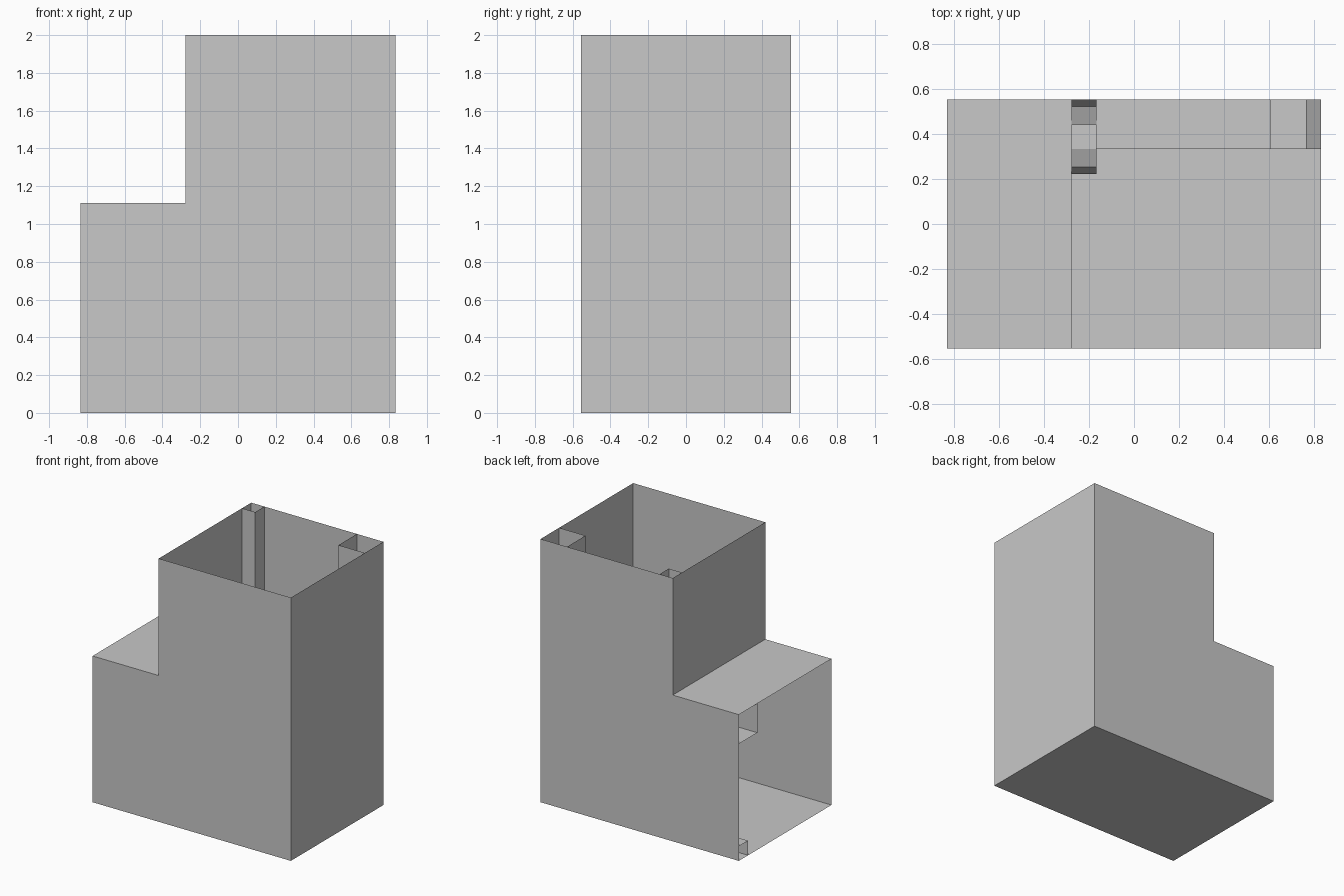
import bpy, bmesh
from math import cos, sin, radians
from mathutils import Vector

old = bpy.data.objects.get("Cube")
if old:
    bpy.data.objects.remove(old, do_unlink=True)

UNIT = 1 / 9                      # the model is laid out on a whole-number grid
LEFT, RIGHT, STEP = -7.5, 7.5, -2.5
FRONT, BACK = -5, 5
MID, TOP = 10, 18

grey = bpy.data.materials.new("light grey")
grey.use_nodes = True
grey.diffuse_color = (0.58, 0.58, 0.58, 1)
grey.node_tree.nodes["Principled BSDF"].inputs["Base Color"].default_value = (0.58, 0.58, 0.58, 1)


def point(axis, level, p):
    """Place a 2D profile point on the plane across the given axis."""
    co = (level, p[0], p[1]) if axis == "x" else (p[0], level, p[1])
    return Vector(co) * UNIT


def finish(name, bm):
    mesh = bpy.data.meshes.new(name)
    bm.to_mesh(mesh)
    bm.free()
    mesh.materials.append(grey)
    obj = bpy.data.objects.new(name, mesh)
    bpy.context.collection.objects.link(obj)


def sheet(name, path, axis, start, end):
    """Sweep an open path along an axis into a thin wall."""
    bm = bmesh.new()
    a = [bm.verts.new(point(axis, start, p)) for p in path]
    b = [bm.verts.new(point(axis, end, p)) for p in path]
    for i in range(len(path) - 1):
        bm.faces.new((a[i], a[i + 1], b[i + 1], b[i]))
    finish(name, bm)


def plate(name, outline, axis, level, side):
    """Flat wall from an outline, facing the given side of the axis."""
    bm = bmesh.new()
    face = bm.faces.new([bm.verts.new(point(axis, level, p)) for p in outline])
    face.normal_update()
    if face.normal["xyz".index(axis)] * side < 0:
        face.normal_flip()
    finish(name, bm)


def bend(cx, cz, r, start, end):
    """Quarter turn in two straight segments."""
    return [(cx + r * cos(radians(t)), cz + r * sin(radians(t)))
            for t in (start, (start + end) / 2, end)]


# Main duct: open at the top and at the low side
sheet("main_duct_side_and_floor", [(RIGHT, TOP), (RIGHT, 0), (LEFT, 0)], "y", FRONT, BACK)
sheet("main_duct_step", [(LEFT, MID), (STEP, MID), (STEP, TOP)], "y", FRONT, BACK)
outline = [(LEFT, 0), (RIGHT, 0), (RIGHT, TOP), (STEP, TOP), (STEP, MID), (LEFT, MID)]
plate("main_duct_front", outline, "y", FRONT, -1)
plate("main_duct_back", outline, "y", BACK, 1)

# Medium duct: runs along the back under the step, then turns up the corner
turn = bend(RIGHT - 2, MID, 2, 0, -90)
floor = turn + [(LEFT, MID - 2)]
roof = [(STEP, MID), (RIGHT - 2, MID), (RIGHT - 2, TOP)]
sheet("medium_duct_floor", floor, "y", BACK - 2, BACK)
sheet("medium_duct_roof", roof, "y", BACK - 2, BACK)
plate("medium_duct_side", floor + [(LEFT, MID)] + roof + [(RIGHT, TOP)], "y", BACK - 2, -1)

# Small duct: drops down the other corner, stepping around the medium duct
upper_front = bend(3, 10, 1, 90, 180)
lower_front = bend(3, 8, 1, 180, 270)
upper_back = bend(4, 11, 1, -90, 0)
lower_back = bend(4, 7, 1, 0, 90)
front_path = [(4, TOP), (4, 11)] + upper_front + lower_front + [(4, 7), (4, 1)]
lower_edge = [(5, 1)] + lower_back + [(3, 8), (3, 10)]
sheet("small_duct_front", front_path, "x", STEP, STEP + 1)
sheet("small_duct_upper_bend", upper_back, "x", STEP, STEP + 1)
sheet("small_duct_lower_bend", lower_back, "x", STEP, STEP + 1)
plate("small_duct_right_side", front_path + lower_edge + upper_back + [(5, TOP)],
      "x", STEP + 1, 1)
plate("small_duct_left_side", [(2, 10)] + lower_front + [(4, 7), (4, 1)] + lower_edge,
      "x", STEP, -1)

# Foot of the small duct: turns along the floor to the open side
foot = bend(STEP, 1, 1, 0, -90)
sheet("small_duct_foot_bend", foot, "y", BACK - 1, BACK)
sheet("small_duct_foot_lid", [(LEFT, 1), (STEP, 1)], "y", BACK - 1, BACK)
plate("small_duct_foot_side", foot + [(LEFT, 0), (LEFT, 1), (STEP, 1)], "y", BACK - 1, -1)
